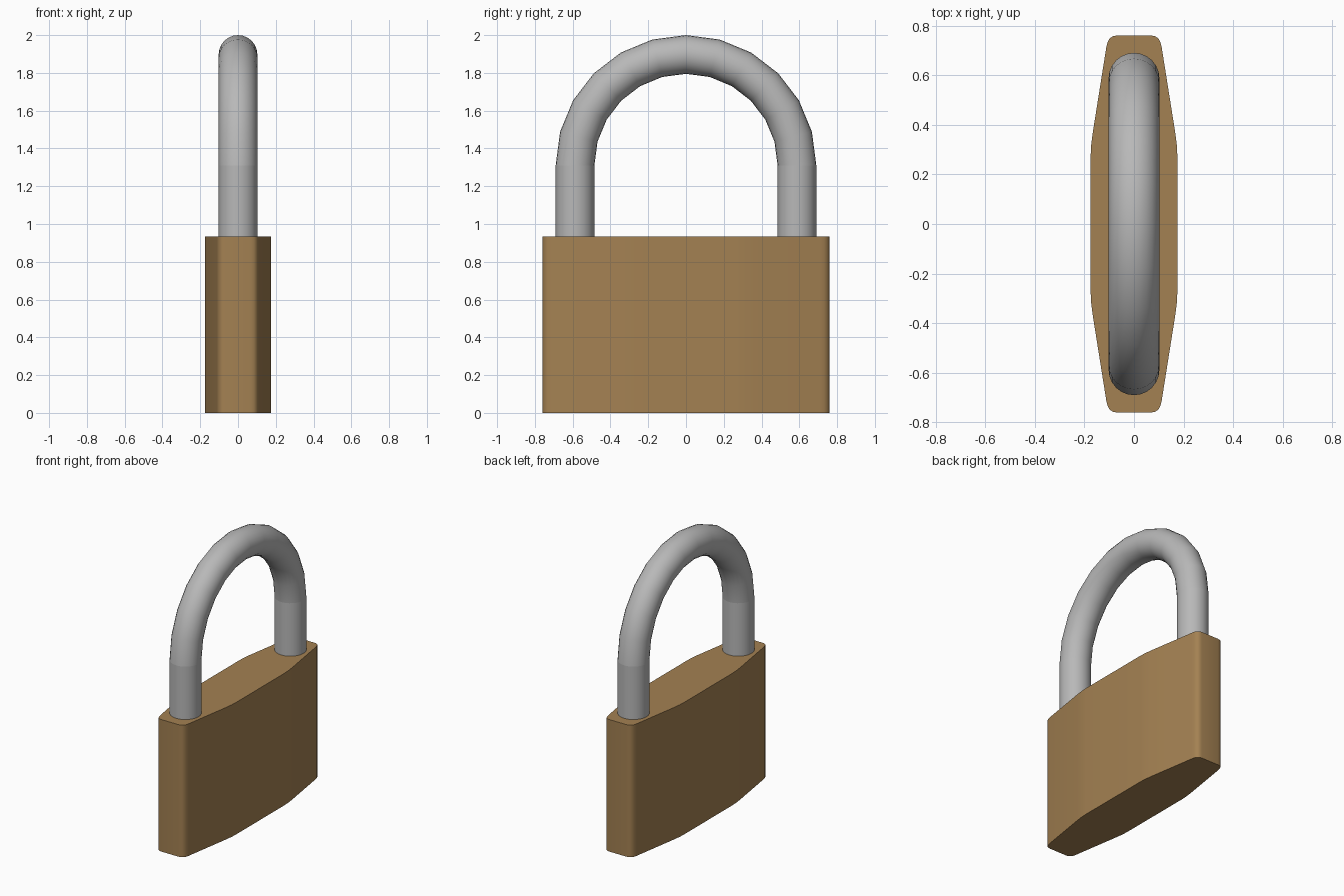
import bpy, bmesh, math

if "Cube" in bpy.data.objects:
    bpy.data.objects.remove(bpy.data.objects["Cube"])

BODY_H = 0.935
LEG_Y, TUBE_R, BOW_Z = 0.5875, 0.1025, 1.31
SIDES = 24


def material(name, rgb):
    m = bpy.data.materials.new(name)
    m.diffuse_color = (*rgb, 1)
    m.use_nodes = True
    m.node_tree.nodes["Principled BSDF"].inputs["Base Color"].default_value = m.diffuse_color
    return m


brass = material("brass", (0.37, 0.22, 0.085))
steel = material("steel", (0.48, 0.48, 0.48))


def loft(name, rings, mat, caps=False):
    """Skin a list of equal-length closed rings."""
    bm = bmesh.new()
    vs = [[bm.verts.new(p) for p in ring] for ring in rings]
    n = len(rings[0])
    for a, b in zip(vs, vs[1:]):
        for i in range(n):
            j = (i + 1) % n
            bm.faces.new((a[i], a[j], b[j], b[i]))
    if caps:
        bm.faces.new(vs[0][::-1])
        bm.faces.new(vs[-1])
    bmesh.ops.recalc_face_normals(bm, faces=bm.faces)
    me = bpy.data.meshes.new(name)
    bm.to_mesh(me)
    bm.free()
    me.materials.append(mat)
    ob = bpy.data.objects.new(name, me)
    bpy.context.collection.objects.link(ob)
    bpy.ops.object.select_all(action='DESELECT')
    ob.select_set(True)
    bpy.context.view_layer.objects.active = ob
    bpy.ops.object.shade_smooth_by_angle(angle=math.radians(35))
    return ob


# Body: quarter outline mirrored to all four corners, then extruded
quarter = [(0.175, 0.27), (0.173, 0.315), (0.166, 0.37), (0.112, 0.71),
           (0.107, 0.732), (0.098, 0.748), (0.085, 0.757), (0.068, 0.76)]
half = quarter + [(-x, y) for x, y in reversed(quarter)]
outline = half + [(-x, -y) for x, y in half]
loft("lock_body", [[(x, y, z) for x, y in outline] for z in (0, BODY_H)], brass, True)

# Straight shackle legs
circle = [2 * math.pi * i / SIDES for i in range(SIDES)]
for name, s in (("shackle_leg_front", -1), ("shackle_leg_back", 1)):
    loft(name, [[(TUBE_R * math.cos(t), s * LEG_Y + TUBE_R * math.sin(t), z)
                 for t in circle] for z in (BODY_H - 0.03, BOW_Z)], steel)

# Shackle bow: half torus in twelve steps
rings = []
for k in range(13):
    a = math.pi * k / 12
    rings.append([(TUBE_R * math.cos(t),
                   (LEG_Y + TUBE_R * math.sin(t)) * math.cos(a),
                   BOW_Z + (LEG_Y + TUBE_R * math.sin(t)) * math.sin(a))
                  for t in circle])
loft("shackle_bow", rings, steel)
